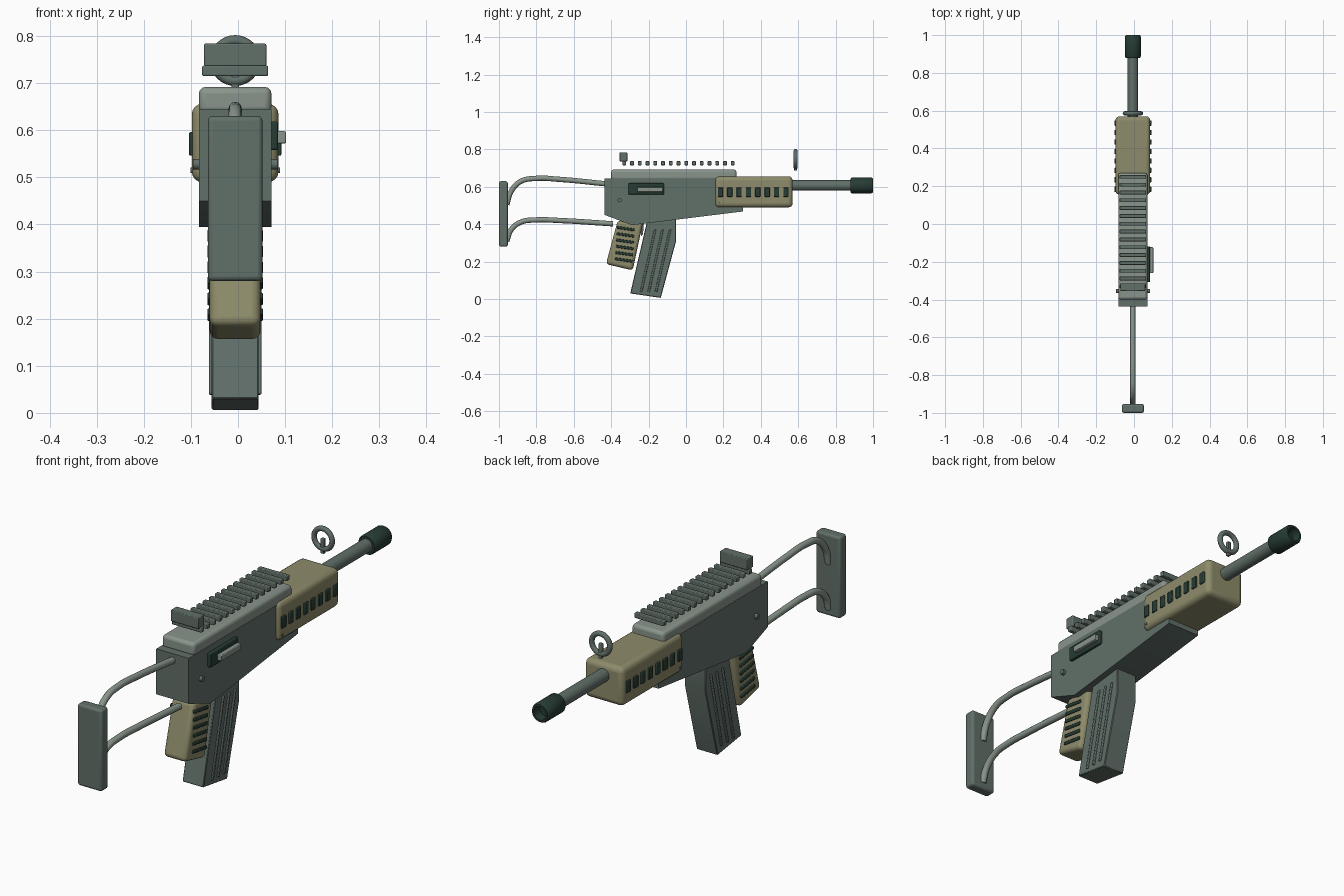
import bpy, bmesh, math
from mathutils import Vector, Matrix

if "Cube" in bpy.data.objects:
    bpy.data.objects.remove(bpy.data.objects["Cube"])

CX = -0.006  # centre line of the body


def material(name, rgb):
    m = bpy.data.materials.new(name)
    m.diffuse_color = (*rgb, 1)
    m.use_nodes = True
    m.node_tree.nodes["Principled BSDF"].inputs["Base Color"].default_value = m.diffuse_color
    return m


GREEN = material("green_grey", (0.12, 0.16, 0.14))
LIGHT = material("light_grey", (0.25, 0.30, 0.26))
TAN = material("tan", (0.27, 0.26, 0.145))
DARK = material("dark_green", (0.02, 0.045, 0.035))


def finish(bm, name, mat, bevel=0.0, segs=3):
    bmesh.ops.recalc_face_normals(bm, faces=bm.faces)
    me = bpy.data.meshes.new(name)
    bm.to_mesh(me)
    bm.free()
    ob = bpy.data.objects.new(name, me)
    bpy.context.collection.objects.link(ob)
    me.materials.append(mat)
    if bevel:
        b = ob.modifiers.new("bevel", "BEVEL")
        b.width, b.segments, b.limit_method = bevel, segs, "ANGLE"
    bpy.ops.object.select_all(action="DESELECT")
    ob.select_set(True)
    bpy.context.view_layer.objects.active = ob
    bpy.ops.object.shade_smooth_by_angle(angle=math.radians(35))
    return ob


def add_plate(bm, pts, x0, x1):
    """Side profile of (y, z) points extruded from x0 to x1."""
    f = bm.faces.new([bm.verts.new((x0, y, z)) for y, z in pts])
    r = bmesh.ops.extrude_face_region(bm, geom=[f])
    vs = [v for v in r["geom"] if isinstance(v, bmesh.types.BMVert)]
    bmesh.ops.translate(bm, verts=vs, vec=(x1 - x0, 0, 0))


def plate(name, pts, half, mat, bevel=0.0, segs=3):
    bm = bmesh.new()
    add_plate(bm, pts, CX - half, CX + half)
    return finish(bm, name, mat, bevel, segs)


def rect(y0, y1, z0, z1):
    return [(y0, z0), (y1, z0), (y1, z1), (y0, z1)]


def plates(name, profiles, ranges, mat, bevel=0.0):
    bm = bmesh.new()
    for pts in profiles:
        for x0, x1 in ranges:
            add_plate(bm, pts, x0, x1)
    return finish(bm, name, mat, bevel, 2)


def sides(inner, outer):
    return [(CX - outer, CX - inner), (CX + inner, CX + outer)]


def lathe(name, prof, z, mat, n=32):
    """Revolve (radius, y) points round an axis along y."""
    bm = bmesh.new()
    vs = [bm.verts.new((CX + r, y, z)) for r, y in prof]
    es = [bm.edges.new(p) for p in zip(vs, vs[1:])]
    bmesh.ops.spin(bm, geom=vs + es, cent=(CX, 0, z), axis=(0, 1, 0),
                   angle=math.tau, steps=n)
    bmesh.ops.remove_doubles(bm, verts=bm.verts, dist=1e-5)
    return finish(bm, name, mat)


def tube(name, pts, radius, mat):
    cu = bpy.data.curves.new(name, "CURVE")
    cu.dimensions, cu.bevel_depth, cu.bevel_resolution = "3D", radius, 4
    cu.use_fill_caps, cu.resolution_u = True, 8
    sp = cu.splines.new("BEZIER")
    sp.bezier_points.add(len(pts) - 1)
    for bp, (y, z) in zip(sp.bezier_points, pts):
        bp.co = (CX, y, z)
        bp.handle_left_type = bp.handle_right_type = "AUTO"
    ob = bpy.data.objects.new(name, cu)
    bpy.context.collection.objects.link(ob)
    cu.materials.append(mat)


# Receiver halves
plate("lower_receiver", [(-0.436, 0.645), (-0.436, 0.45), (-0.29, 0.395), (0.305, 0.468),
                         (0.305, 0.49), (0.17, 0.645)], 0.077, GREEN)
plate("upper_receiver", rect(-0.40, 0.27, 0.635, 0.692), 0.077, LIGHT, 0.014)

# Top rail bars and rear sight
plates("rail_bars", [rect(y - 0.01, y + 0.01, 0.715, 0.737)
                     for y in (-0.33 + 0.0414 * i for i in range(15))],
       [(CX - 0.07, CX + 0.07)], GREEN, 0.003)
plate("rear_sight", rect(-0.355, -0.314, 0.736, 0.784), 0.066, GREEN, 0.003, 2)

# Front ring sight with its post
lathe("front_sight_ring", [(0.043 + 0.011 * math.cos(a), 0.586 + 0.011 * math.sin(a))
                           for a in (math.tau * i / 12 for i in range(13))], 0.748, GREEN)
plate("front_sight_post", rect(0.578, 0.594, 0.686, 0.75), 0.008, GREEN, 0.003, 2)

# Handguard with vents on both sides
plate("handguard", rect(0.155, 0.57, 0.49, 0.656), 0.092, TAN, 0.022, 4)
plates("handguard_vents", [rect(y - 0.014, y + 0.014, 0.546, 0.596)
                           for y in (0.184 + 0.05 * i for i in range(8))],
       sides(0.085, 0.098), DARK, 0.003)

# Barrel and hollow muzzle
lathe("barrel", [(0, 0.5), (0.028, 0.5), (0.028, 0.93), (0, 0.93)], 0.607, GREEN)
lathe("muzzle", [(0, 0.88), (0.038, 0.88), (0.042, 0.886), (0.042, 0.992), (0.037, 1.0),
                 (0.029, 1.0), (0.027, 0.96), (0, 0.96)], 0.607, DARK)

# Ejection port and bolt on the right side
plates("ejection_port", [rect(-0.307, -0.118, 0.558, 0.619)], [(0.06, 0.085)], DARK, 0.004)
plates("bolt", [rect(-0.26, -0.123, 0.572, 0.598)], [(0.07, 0.102)], LIGHT, 0.003)

# Small pins through the receiver and handguard
for name, y, z, half, r in (("receiver_pin", -0.355, 0.528, 0.09, 0.011),
                            ("handguard_pin", 0.178, 0.515, 0.095, 0.006)):
    bm = bmesh.new()
    bmesh.ops.create_cone(bm, cap_ends=True, segments=16, radius1=r, radius2=r, depth=2 * half,
                          matrix=Matrix.Translation(Vector((CX, y, z)))
                          @ Matrix.Rotation(math.pi / 2, 4, "Y"))
    finish(bm, name, GREEN)

# Pistol grip with side ridges, and trigger
plate("grip", [(-0.365, 0.42), (-0.428, 0.187), (-0.285, 0.153), (-0.23, 0.41)], 0.054, TAN, 0.018, 4)
ridges = []
for i in range(6):
    y, z = -0.322 - 0.002 * i, 0.378 - 0.0335 * i
    ridges.append([(y - 0.048, z - 0.002), (y + 0.046, z - 0.016),
                   (y + 0.048, z - 0.002), (y - 0.046, z + 0.012)])
plates("grip_ridges", ridges, sides(0.048, 0.059), DARK, 0.003)
plate("trigger", [(-0.25, 0.41), (-0.24, 0.335), (-0.23, 0.345), (-0.225, 0.41)], 0.012, GREEN)

# Magazine with three ribs on each side
plate("magazine", [(-0.205, 0.43), (-0.298, 0.03), (-0.135, 0.006), (-0.053, 0.31),
                   (-0.053, 0.44)], 0.05, GREEN, 0.003, 1)
plates("magazine_ribs", [[(y - 0.006, 0.37), (y - 0.081, 0.04), (y - 0.069, 0.038), (y + 0.006, 0.372)]
                         for y in (-0.165, -0.125, -0.085)], sides(0.045, 0.056), GREEN, 0.003)

# Skeleton stock
plate("butt_plate", rect(-1.0, -0.953, 0.28, 0.63), 0.058, GREEN, 0.01)
tube("upper_stock_tube", [(-0.958, 0.505), (-0.935, 0.575), (-0.885, 0.628), (-0.80, 0.645),
                          (-0.68, 0.64), (-0.42, 0.615)], 0.014, LIGHT)
tube("lower_stock_tube", [(-0.958, 0.31), (-0.935, 0.37), (-0.885, 0.41), (-0.80, 0.423),
                          (-0.68, 0.42), (-0.39, 0.402)], 0.014, LIGHT)
